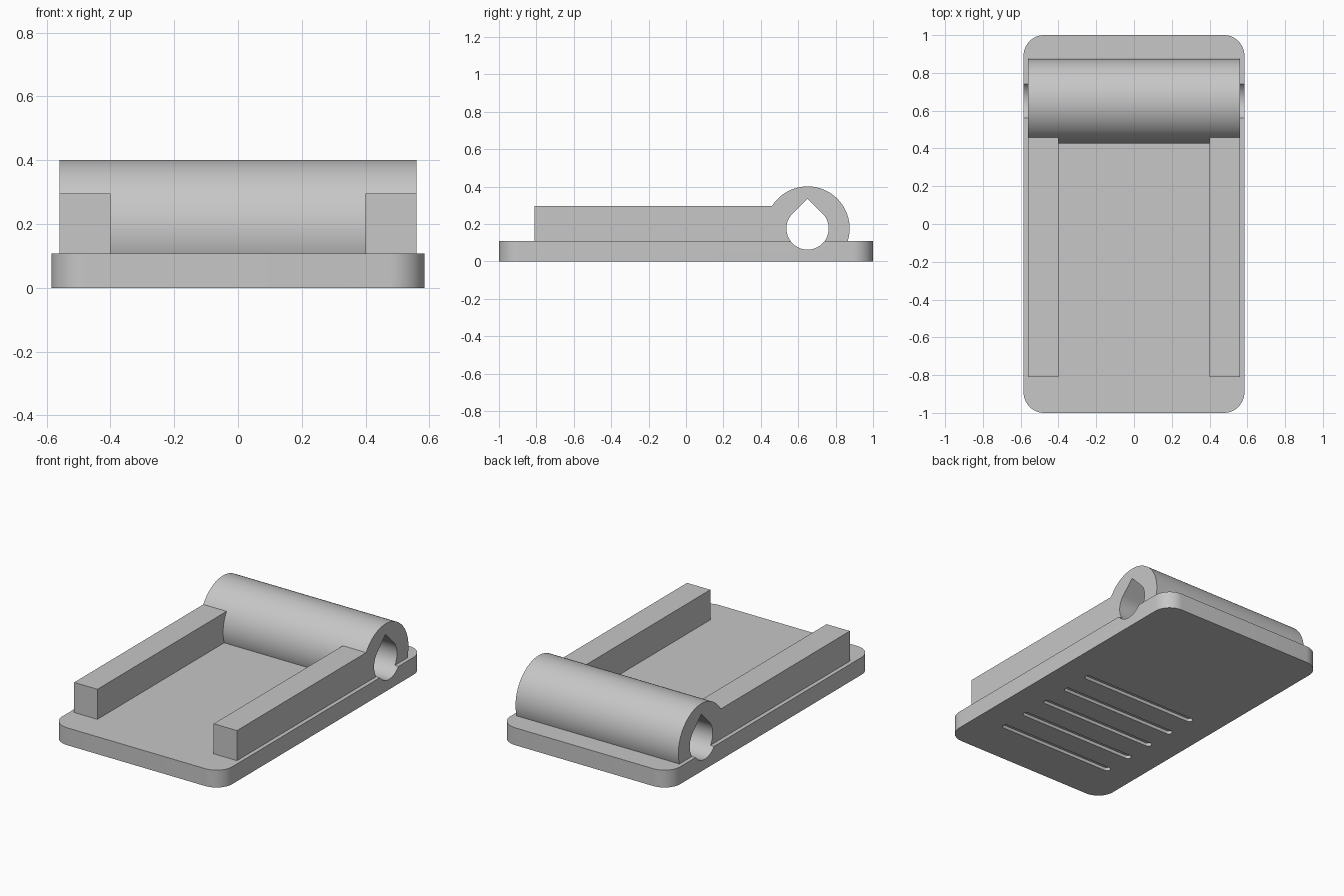
import bpy
import bmesh
from math import sin, cos, pi, asin, radians
from mathutils import Vector

if "Cube" in bpy.data.objects:
    bpy.data.objects.remove(bpy.data.objects["Cube"])

# Main sizes
HALF_W, HALF_L, BASE_H, CORNER = 0.585, 1.0, 0.108, 0.11
BODY_X = 0.56
PIN_Y, PIN_Z = 0.65, 0.176
BARREL_R, HOLE_R = 0.225, 0.113

grey = bpy.data.materials.new("plain grey")
grey.use_nodes = True
colour = (0.57, 0.57, 0.57, 1)
grey.diffuse_color = colour
grey.node_tree.nodes["Principled BSDF"].inputs["Base Color"].default_value = colour


def arc(cx, cy, r, start, end, steps):
    angles = [start + (end - start) * i / steps for i in range(steps + 1)]
    return [(cx + r * cos(a), cy + r * sin(a)) for a in angles]


def rounded_rect(cx, cy, half_x, half_y, r, steps=12):
    points = []
    for i, (sx, sy) in enumerate([(1, 1), (-1, 1), (-1, -1), (1, -1)]):
        points += arc(cx + sx * (half_x - r), cy + sy * (half_y - r),
                      r, i * pi / 2, (i + 1) * pi / 2, steps)
    return points


def prism(name, profile, axis, low, high):
    """Extrude a profile along z (profile in xy) or along x (profile in yz)."""
    bm = bmesh.new()
    if axis == "z":
        verts = [bm.verts.new((a, b, low)) for a, b in profile]
        shift = Vector((0, 0, high - low))
    else:
        verts = [bm.verts.new((low, a, b)) for a, b in profile]
        shift = Vector((high - low, 0, 0))
    bmesh.ops.remove_doubles(bm, verts=verts, dist=1e-5)
    face = bm.faces.new([v for v in verts if v.is_valid])
    extruded = bmesh.ops.extrude_face_region(bm, geom=[face], use_keep_orig=True)
    moved = [g for g in extruded["geom"] if isinstance(g, bmesh.types.BMVert)]
    bmesh.ops.translate(bm, verts=moved, vec=shift)
    bmesh.ops.recalc_face_normals(bm, faces=bm.faces)
    mesh = bpy.data.meshes.new(name)
    bm.to_mesh(mesh)
    bm.free()
    mesh.materials.append(grey)
    obj = bpy.data.objects.new(name, mesh)
    bpy.context.collection.objects.link(obj)
    return obj


def combine(target, other, operation):
    mod = target.modifiers.new(other.name, "BOOLEAN")
    mod.operation = operation
    mod.solver = "EXACT"
    mod.object = other
    bpy.context.view_layer.objects.active = target
    bpy.ops.object.modifier_apply(modifier=mod.name)
    bpy.data.objects.remove(other)


# Base plate with rounded corners
body = prism("hinge_plate", rounded_rect(0, 0, HALF_W, HALF_L, CORNER), "z", 0, BASE_H)

# Hinge barrel, flat underneath where it sinks into the plate
SINK = 0.05
tilt = asin((PIN_Z - SINK) / BARREL_R)
barrel = prism("barrel", arc(PIN_Y, PIN_Z, BARREL_R, -tilt, pi + tilt, 72),
               "x", -BODY_X, BODY_X)
combine(body, barrel, "UNION")

# Side rails running into the barrel
for side in (-1, 1):
    inner, outer = sorted((side * 0.40, side * BODY_X))
    rail = prism("rail", [(-0.81, SINK), (PIN_Y, SINK), (PIN_Y, 0.295), (-0.81, 0.295)],
                 "x", inner, outer)
    combine(body, rail, "UNION")

# Teardrop pin hole through barrel and plate
teardrop = arc(PIN_Y, PIN_Z, HOLE_R, radians(135), radians(405), 54)
teardrop.append((PIN_Y, PIN_Z + HOLE_R * 2 ** 0.5))
combine(body, prism("pin_hole", teardrop, "x", -0.8, 0.8), "DIFFERENCE")

# Grip slots underneath
for i in range(-2, 3):
    slot = prism("grip_slot", rounded_rect(0, -0.33 + i * 0.187, 0.405, 0.02, 0.0199, 6),
                 "z", -0.1, 0.02)
    combine(body, slot, "DIFFERENCE")

# Smooth curves, sharp edges
bpy.ops.object.select_all(action="DESELECT")
body.select_set(True)
bpy.context.view_layer.objects.active = body
bpy.ops.object.shade_smooth_by_angle(angle=radians(25))
